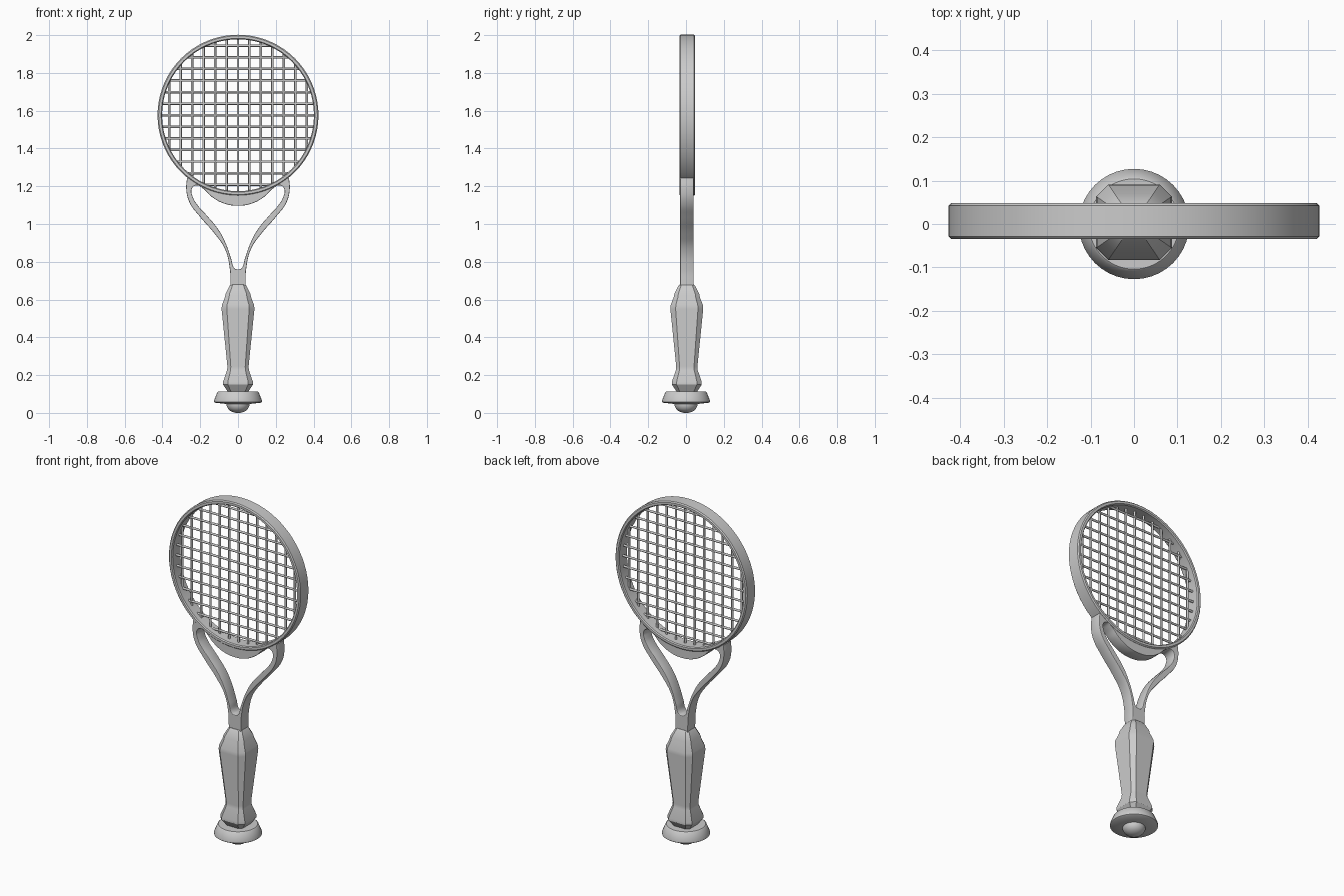
import bpy, bmesh, math
from mathutils import Matrix

if "Cube" in bpy.data.objects:
    bpy.data.objects.remove(bpy.data.objects["Cube"])

HEAD_Z, MID_Y = 1.576, 0.006


def add_mesh(name, bm, angle=35):
    bmesh.ops.recalc_face_normals(bm, faces=bm.faces)
    me = bpy.data.meshes.new(name)
    bm.to_mesh(me)
    bm.free()
    ob = bpy.data.objects.new(name, me)
    bpy.context.collection.objects.link(ob)
    select(ob)
    bpy.ops.object.shade_smooth_by_angle(angle=math.radians(angle))
    return ob


def select(ob):
    bpy.ops.object.select_all(action='DESELECT')
    ob.select_set(True)
    bpy.context.view_layer.objects.active = ob


def loft(bm, rings, close_loop=False):
    """Skin a list of closed point rings; cap the ends unless the rings loop."""
    vs = [[bm.verts.new(p) for p in r] for r in rings]
    n = len(vs[0])
    pairs = list(zip(vs, vs[1:])) + ([(vs[-1], vs[0])] if close_loop else [])
    for a, b in pairs:
        for i in range(n):
            j = (i + 1) % n
            bm.faces.new((a[i], a[j], b[j], b[i]))
    if not close_loop:
        bm.faces.new(vs[0])
        bm.faces.new(vs[-1])


def circle(r, h, n):
    return [(r * math.cos(2 * math.pi * i / n), r * math.sin(2 * math.pi * i / n), h) for i in range(n)]


# Head hoop: rounded rectangular section turned about the y axis
bm = bmesh.new()
section = [(0.402, -0.029), (0.407, -0.035), (0.420, -0.035), (0.426, -0.029),
           (0.426, 0.042), (0.420, 0.048), (0.407, 0.048), (0.402, 0.042)]
loft(bm, [[(x, h, HEAD_Z + y) for x, y, h in circle(r, h, 72)] for r, h in section], True)
add_mesh("head_hoop", bm)

# Strings: chords of the hoop in both directions
for name, turn, step in (("main_strings", 0, 0.0607), ("cross_strings", math.pi / 2, 0.0613)):
    bm = bmesh.new()
    for i in range(-6, 7):
        d = i * step
        length = 2 * math.sqrt(0.412 ** 2 - d ** 2)
        m = (Matrix.Translation((0, MID_Y, HEAD_Z)) @ Matrix.Rotation(turn, 4, 'Y')
             @ Matrix.Translation((d, 0, 0)))
        bmesh.ops.create_cone(bm, cap_ends=True, segments=8, radius1=0.0065,
                              radius2=0.0065, depth=length, matrix=m)
    add_mesh(name, bm, 50)

# Throat: forked outline with a hole, half profiles mirrored in x
outer = [(0.04, 0.64), (0.04, 0.69), (0.043, 0.76), (0.069, 0.868), (0.122, 0.947),
         (0.2, 1.037), (0.257, 1.115), (0.274, 1.185), (0.27, 1.243)]
outer += [(0.413 * math.sin(a), HEAD_Z - 0.413 * math.cos(a)) for a in (0.66, 0.5, 0.33, 0.16, 0)]
hole = [(0, 1.097), (0.075, 1.109), (0.14, 1.145), (0.185, 1.188), (0.222, 1.205),
        (0.245, 1.185), (0.24, 1.145), (0.218, 1.105), (0.165, 1.045), (0.105, 0.972),
        (0.066, 0.9), (0.036, 0.815), (0.018, 0.765), (0, 0.76)]
cu = bpy.data.curves.new("throat", 'CURVE')
cu.dimensions, cu.fill_mode, cu.resolution_u = '2D', 'BOTH', 6
cu.extrude, cu.bevel_depth, cu.offset, cu.bevel_resolution = 0.032, 0.004, -0.004, 1
for half in (outer, hole):
    pts = half + [(-x, z) for x, z in reversed(half) if x > 0]
    sp = cu.splines.new('BEZIER')
    sp.bezier_points.add(len(pts) - 1)
    sp.use_cyclic_u = True
    for bp, (x, z) in zip(sp.bezier_points, pts):
        bp.co = (x, z, 0)
        kind = 'VECTOR' if z < 0.7 or (abs(x) == 0.27) else 'AUTO'
        bp.handle_left_type = bp.handle_right_type = kind
throat = bpy.data.objects.new("throat", cu)
bpy.context.collection.objects.link(throat)
throat.rotation_euler.x = math.pi / 2
throat.location.y = MID_Y - 0.001
select(throat)
bpy.ops.object.convert(target='MESH')
bpy.ops.object.shade_smooth_by_angle(angle=math.radians(35))

# Grip: chamfered square sections
bm = bmesh.new()
rings = []
for w, z in ((0.045, 0.10), (0.058, 0.118), (0.079, 0.15), (0.079, 0.165), (0.058, 0.225),
             (0.056, 0.245), (0.087, 0.55), (0.085, 0.572), (0.070, 0.61), (0.066, 0.63),
             (0.045, 0.672), (0.038, 0.68)):
    c = w * 0.68
    rings.append([(x, y + MID_Y * 0.7, z) for x, y in
                  ((w, -c), (w, c), (c, w), (-c, w), (-w, c), (-w, -c), (-c, -w), (c, -w))])
loft(bm, rings)
add_mesh("grip", bm, 32)

# Butt cap with rounded knob below
bm = bmesh.new()
loft(bm, [circle(r, z, 40) for r, z in ((0.104, 0.114), (0.109, 0.110), (0.127, 0.066),
                                        (0.127, 0.058), (0.121, 0.054), (0.06, 0.047))])
add_mesh("butt_cap", bm)
bm = bmesh.new()
loft(bm, [circle(r, z, 32) for r, z in ((0.060, 0.06), (0.060, 0.038), (0.053, 0.022),
                                        (0.040, 0.010), (0.022, 0.002), (0.008, 0.0))])
add_mesh("butt_knob", bm, 50)
